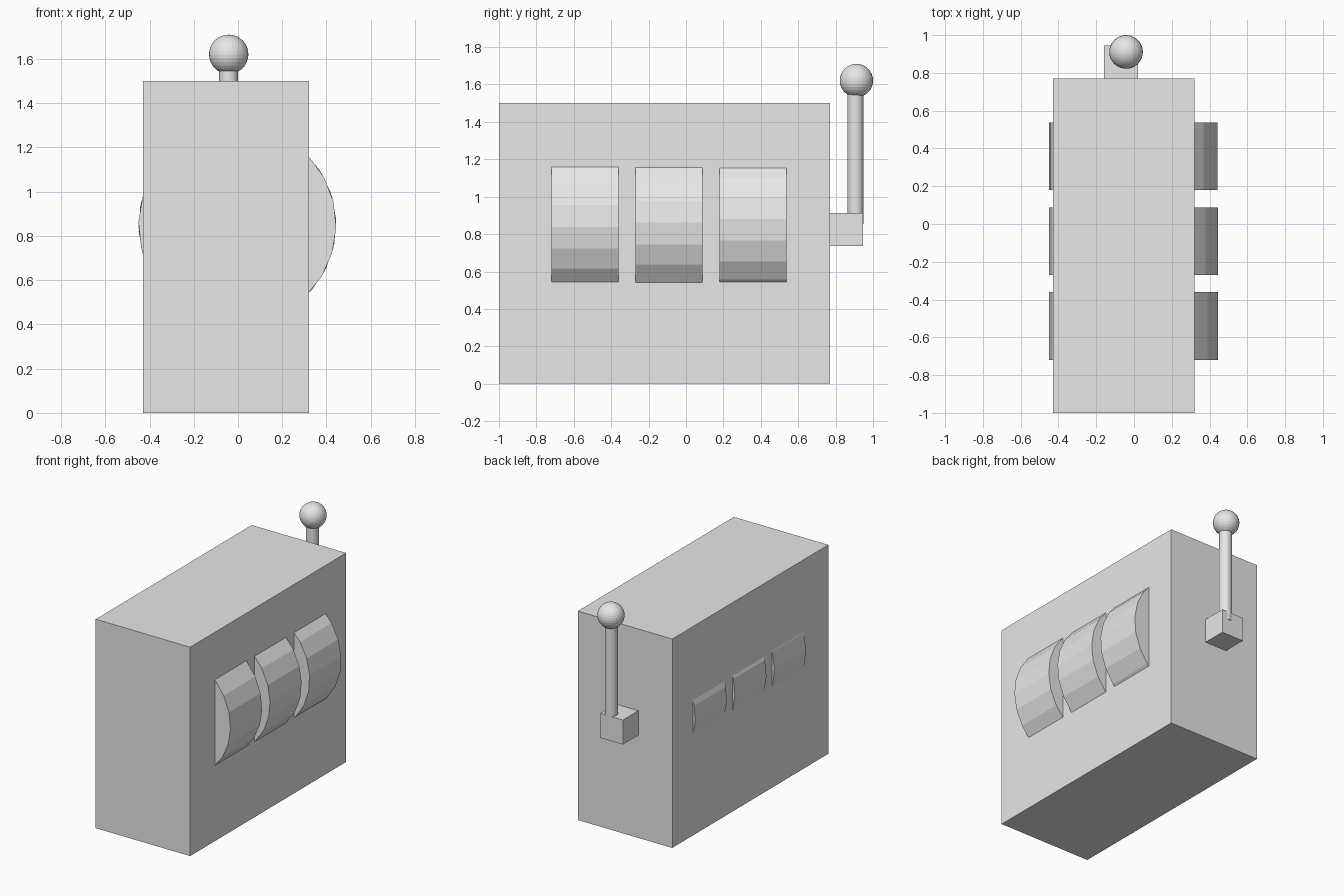
import bpy
from math import radians

if "Cube" in bpy.data.objects:
    bpy.data.objects.remove(bpy.data.objects["Cube"])

# One plain material for the whole machine
grey = bpy.data.materials.new("light_grey")
grey.diffuse_color = (0.8, 0.8, 0.8, 1)
grey.use_nodes = True
grey.node_tree.nodes["Principled BSDF"].inputs["Base Color"].default_value = grey.diffuse_color


def finish(name):
    ob = bpy.context.object
    ob.name = name
    ob.data.materials.append(grey)
    return ob


def box(name, lo, hi):
    center = [(a + b) / 2 for a, b in zip(lo, hi)]
    bpy.ops.mesh.primitive_cube_add(size=1, location=center)
    ob = finish(name)
    ob.scale = [b - a for a, b in zip(lo, hi)]
    bpy.ops.object.transform_apply(location=False, rotation=False, scale=True)
    return ob


# Cabinet
box("cabinet", (-0.43, -1.0, 0.0), (0.32, 0.77, 1.5))

# Three reels lying along y, each spun to a slightly different angle
for i, spin in enumerate((1.5, -1.5, -4.0)):
    bpy.ops.mesh.primitive_cylinder_add(
        vertices=24, radius=0.447, depth=0.358,
        location=(-0.003, -0.54 + 0.449 * i, 0.85),
        rotation=(radians(90), radians(spin), 0))
    finish(f"reel_{i + 1}")

# Lever: mounting block, rod and ball
box("lever_block", (-0.16, 0.77, 0.737), (0.02, 0.945, 0.913))
bpy.ops.mesh.primitive_cylinder_add(
    vertices=32, radius=0.043, depth=0.75, location=(-0.042, 0.906, 1.23))
finish("lever_rod")
bpy.ops.mesh.primitive_uv_sphere_add(
    segments=32, ring_count=16, radius=0.089, location=(-0.042, 0.911, 1.621))
finish("lever_ball")
